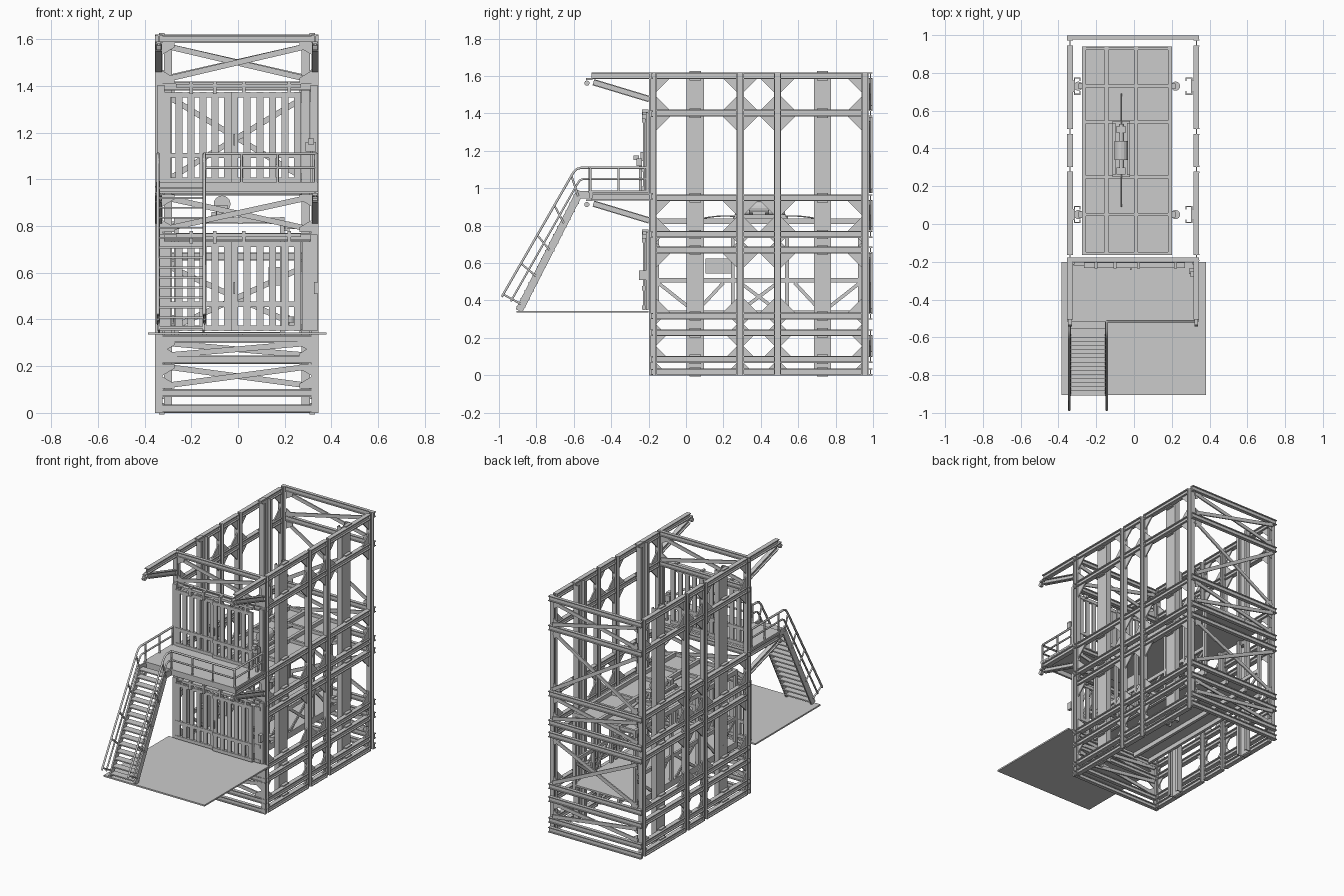
import bpy, bmesh, math
from mathutils import Vector as V

parts = {}
X, Y, Z = V((1, 0, 0)), V((0, 1, 0)), V((0, 0, 1))


def part(name):
    return parts.setdefault(name, bmesh.new())


def plate(name, pts, off):
    """Extrude a flat polygon by a vector."""
    bm = part(name)
    off = V(off)
    a = [bm.verts.new(V(p) - off / 2) for p in pts]
    b = [bm.verts.new(V(p) + off / 2) for p in pts]
    n = len(a)
    bm.faces.new(a[::-1])
    bm.faces.new(b)
    for i in range(n):
        bm.faces.new((a[i], a[(i + 1) % n], b[(i + 1) % n], b[i]))


def strut(name, p, q, side, w, h, off=0.0):
    """Bar from p to q, w wide along side and h deep across it."""
    p, q = V(p), V(q)
    d = (q - p).normalized()
    s = (side - d * side.dot(d)).normalized()
    n = d.cross(s)
    p, q = p + n * off, q + n * off
    c = [p + s * i * w / 2 + n * j * h / 2 for i, j in ((-1, -1), (1, -1), (1, 1), (-1, 1))]
    plate(name, [v + (q - p) / 2 for v in c], q - p)


def ibeam(name, p, q, side, w=0.03, h=0.036, t=0.006):
    strut(name, p, q, side, t, h - 2 * t)
    for o in (-1, 1):
        strut(name, p, q, side, w, t, o * (h - t) / 2)


def box(name, x0, x1, y0, y1, z0, z1):
    strut(name, (x0, (y0 + y1) / 2, (z0 + z1) / 2), (x1, (y0 + y1) / 2, (z0 + z1) / 2), Y, y1 - y0, z1 - z0)


def tube(name, pts, r=0.006):
    cu = bpy.data.curves.new(name, 'CURVE')
    cu.dimensions = '3D'
    cu.bevel_depth, cu.bevel_resolution, cu.use_fill_caps = r, 1, True
    sp = cu.splines.new('POLY')
    sp.points.add(len(pts) - 1)
    for a, b in zip(sp.points, pts):
        a.co = (*b, 1)
    bpy.context.collection.objects.link(bpy.data.objects.new(name, cu))


def cyl(name, p, q, r, n=16):
    bm = part(name)
    p, q = V(p), V(q)
    m = (q - p).to_track_quat('Z', 'Y').to_matrix().to_4x4()
    m.translation = (p + q) / 2
    bmesh.ops.create_cone(bm, cap_ends=True, segments=n, radius1=r, radius2=r, depth=(q - p).length, matrix=m)


XL, XR = -0.339, 0.330
COLS = (-0.178, 0.29, 0.49, 0.958)
LEVELS = (0.018, 0.085, 0.228, 0.317, 0.67, 0.753, 0.95, 1.402, 1.602)

# Side walls: columns, beams, gussets and guide channels
for x, sg, nm in ((XL, 1, "left"), (XR, -1, "right")):
    for y in COLS:
        ibeam(nm + "_columns", (x, y, 0), (x, y, 1.62), X, 0.031, 0.038)
    for z in LEVELS:
        for a, b in zip(COLS, COLS[1:]):
            ibeam(nm + "_side_beams", (x, a + 0.019, z), (x, b - 0.019, z), X)
    rows = ((1.42, 1.584, .07, .07), (0.97, 1.384, 0, .075), (0.771, 0.932, .075, .075), (0.335, 0.652, .075, .075),
            (0.246, 0.299, .025, .025), (0.103, 0.21, .05, .05), (0.036, 0.067, .03, .0), (0.688, 0.735, .022, .022))
    for a, b in zip(COLS, COLS[1:]):
        for z0, z1, lo, hi in rows:
            for z, d, g in ((z0, 1, lo), (z1, -1, hi)):
                if g:
                    for y, e in ((a + .019, 1), (b - .019, -1)):
                        plate(nm + "_gussets", [(x, y, z), (x, y + e * g, z), (x, y, z + d * g)], (0.008, 0, 0))
    for y in (0.05, 0.73):
        xi = x + sg * 0.024
        box(nm + "_guide_channels", xi - .003, xi + .003, y - .046, y + .046, 0, 1.62)
        for e in (-1, 1):
            xa, xb = sorted((xi, xi + sg * 0.03))
            box(nm + "_guide_channels", xa, xb, y + e * .043 - .003, y + e * .043 + .003, 0, 1.62)
            xc = xi + sg * 0.03
            yc = y + e * 0.036
            box(nm + "_guide_channels", xc - .003, xc + .003, yc - .01, yc + .01, 0, 1.62)
        for z in LEVELS:
            xa, xb = sorted((x, xi))
            box(nm + "_guide_clamps", xa, xb, y - .03, y + .03, z - .025, z + .025)


def cross(name, y, z0, z1, w=0.024):
    for k, (a, b) in enumerate(((z0, z1), (z1, z0))):
        yy = y + 0.010 * k
        strut(name, (XL + .015, yy, a), (XR - .015, yy, b), Y, 0.009, w)
    for x, s in ((XL + .016, 1), (XR - .016, -1)):
        for z, d in ((z0 - .01, 1), (z1 + .01, -1)):
            plate(name, [(x, y, z), (x + s * .05, y, z), (x + s * .05, y, z + d * .02), (x, y, z + d * .05)], (0, .006, 0))


# Front and rear walls: beams with crossed braces
for z in (0.018, 0.085, 0.228, 0.317, 0.753, 0.957, 1.398, 1.602):
    ibeam("front_beams", (-0.355, -0.188, z), (0.345, -0.188, z), Y, 0.022, 0.034)
for z in LEVELS:
    ibeam("rear_beams", (-0.355, 0.987, z), (0.345, 0.987, z), Y, 0.022, 0.036)
for a, b in ((0.115, 0.2), (0.245, 0.3), (0.785, 0.925), (1.425, 1.575)):
    cross("front_braces", -0.192, a, b)
for a, b in ((0.115, 0.2), (0.345, 0.64), (0.785, 0.925), (0.985, 1.37), (1.43, 1.575)):
    cross("rear_braces", 0.982, a, b)


# Barred sliding gates at both landings
def gate(z0, z1, x0, x1, y, n):
    nm = "gate_lower" if z0 < .5 else "gate_upper"
    for i in range(n):
        x = x0 + .016 + (x1 - x0 - .032) * i / (n - 1)
        box(nm, x - .015, x + .015, y - .006, y + .006, z0, z1)
    for z in (z0 + .013, z0 + (z1 - z0) * .3, z1 - .013):
        box(nm, x0, x1, y - .009, y + .009, z - .011, z + .011)


for z0, z1 in ((0.35, 0.735), (0.985, 1.375)):
    gate(z0, z1, -0.32, -0.03, -0.211, 6)
    gate(z0, z1, -0.03, 0.27, -0.225, 6)
    box("gate_tracks", -0.265, 0.27, -0.232, -0.205, z1 + .018, z1 + .034)
    for x in (-0.2, -0.1, 0.025, 0.22):
        box("gate_hangers", x - .008, x + .008, -0.236, -0.2, z1 - .01, z1 + .045)
    box("gate_handles", -0.02, -0.012, -0.243, -0.225, z0 + .16, z0 + .21)
    for x in (-0.33, 0.325):
        box("gate_jambs", x - .015, x + .015, -0.215, -0.2, z0, z1 + .03)
gate(0.35, 0.735, 0.275, 0.32, -0.211, 2)
box("call_box_upper", 0.29, 0.335, -0.265, -0.235, 1.12, 1.16)
box("call_box_upper", 0.3, 0.325, -0.28, -0.25, 1.15, 1.175)
box("call_box_upper", 0.308, 0.322, -0.25, -0.236, 0.985, 1.12)
box("call_box_lower", 0.325, 0.345, -0.25, -0.215, 0.51, 0.56)

# Ground landing and upper deck with cantilever brackets
box("ground_landing", -0.385, 0.38, -0.905, -0.2, 0.335, 0.345)
box("upper_deck", -0.352, 0.342, -0.52, -0.2, 0.975, 0.988)
box("upper_deck", -0.352, 0.342, -0.515, -0.5, 0.945, 0.975)
for x in (XL, XR):
    for z in (0.953, 1.602):
        ibeam("cantilever_brackets", (x, -0.505, z), (x, -0.197, z), X)
        ibeam("cantilever_brackets", (x, -0.495, z - .035), (x, -0.197, z - .125), X, 0.028, 0.034)
        box("bracket_hooks", x - .01, x + .01, -0.535, -0.5, z - .022, z - .012)
        cyl("bracket_hooks", (x - .01, -0.53, z - .04), (x + .01, -0.53, z - .04), 0.014, 10)

# Stairs
for x in (-0.338, -0.148):
    strut("stair_stringers", (x, -0.565, 0.985), (x, -0.893, 0.345), X, 0.01, 0.04)
    box("stair_stringers", x - .005, x + .005, -0.585, -0.51, 0.945, 0.985)
for i in range(15):
    t = (i + .5) / 15
    y, z = -0.893 + .328 * t, 0.345 + .64 * t
    box("stair_treads", -0.336, -0.15, y - .025, y + .025, z - .004, z + .004)

# Handrails along stairs and deck
for x, ys in ((-0.343, -0.215), (-0.144, -0.515)):
    tube("stair_handrail", [(x, ys, 1.11), (x, -0.56, 1.11), (x, -0.585, 1.103), (x, -0.605, 1.08), (x, -0.985, 0.42)], .007)
    tube("stair_midrail", [(x, ys, 1.05), (x, -0.55, 1.05), (x, -0.568, 1.042), (x, -0.58, 1.025), (x, -0.937, 0.395)])
    for t in (0.02, 0.27, 0.5, 0.74, 0.98):
        tube("stair_rail_post", [(x, -0.89 + .32 * t, 0.37 + .6 * t), (x, -0.985 + .38 * t, 0.42 + .66 * t)])
tube("deck_handrail", [(-0.144, -0.515, 1.11), (0.325, -0.515, 1.11), (0.335, -0.505, 1.11), (0.335, -0.215, 1.11)], .007)
tube("deck_midrail", [(-0.144, -0.515, 1.05), (0.325, -0.515, 1.05), (0.335, -0.505, 1.05), (0.335, -0.215, 1.05)])
for x, y in [(-0.144, -.515), (0.015, -.515), (0.17, -.515), (0.332, -.512)] + [(s, y) for s in (-0.343, .335) for y in (-.51, -.36, -.22)]:
    tube("deck_rail_post", [(x, y, 0.98), (x, y, 1.11)])

# Lift car: floor, low wall bracing and open roof frame
CX0, CX1, CY0, CY1 = -0.275, 0.2, -0.165, 0.94
box("car_floor", CX0, CX1, CY0, CY1, 0.335, 0.347)
for x in (CX0 + .01, -0.145, 0.01, CX1 - .01):
    box("car_floor_frame", x - .01, x + .01, CY0, CY1, 0.305, 0.335)
    box("car_roof_frame", x - .01, x + .01, CY0, CY1, 0.812, 0.838)
box("car_roof_panel", CX0, CX1, CY0, CY1, 0.808, 0.812)
for y in (CY0 + .01, 0.05, 0.25, 0.54, 0.73, CY1 - .01):
    box("car_roof_frame", CX0, CX1, y - .008, y + .008, 0.814, 0.836)
    for x in (CX0 + .01, CX1 - .01):
        box("car_posts", x - .01, x + .01, y - .01, y + .01, 0.34, 0.815)
for x in (CX0 + .01, CX1 - .01):
    box("car_wall_rails", x - .007, x + .007, CY0, CY1, 0.495, 0.52)
    for y0, y1 in ((-0.15, 0.04), (0.2, 0.06), (0.29, 0.49), (0.49, 0.29), (0.58, 0.72), (0.93, 0.74)):
        strut("car_wall_braces", (x, y0, 0.495), (x, y1, 0.345), X, 0.008, 0.018)
    e = 1 if x > 0 else -1
    for y in (0.05, 0.73):
        for z in (0.4, 0.8):
            box("guide_rollers", min(x, x + e * .03), max(x, x + e * .03), y - .015, y + .015, z - .02, z + .02)
            cyl("guide_rollers", (x + e * .03, y, z - .012), (x + e * .03, y, z + .012), 0.024)
box("control_cabinet", 0.13, 0.185, 0.105, 0.24, 0.545, 0.625)

# Drive unit on the car roof
box("drive_base", -0.115, -0.02, 0.25, 0.545, 0.836, 0.846)
for x in (-0.105, -0.03):
    box("drive_base", x - .008, x + .008, 0.26, 0.535, 0.846, 0.86)
box("drive_gearbox", -0.095, -0.04, 0.355, 0.425, 0.846, 0.91)
cyl("drive_motor", (-0.068, 0.34, 0.895), (-0.068, 0.44, 0.895), 0.036)
cyl("drive_shaft", (-0.068, 0.27, 0.872), (-0.068, 0.53, 0.872), 0.012, 12)
for y in (0.28, 0.5):
    box("drive_bearings", -0.092, -0.044, y - .018, y + .018, 0.846, 0.89)
for e in (-1, 1):
    tube("drive_cable", [(-0.068, 0.39 + e * (.06 + .24 * t / 8), 0.84 + .012 * math.sin(t / 8 * math.pi)) for t in range(9)], .004)

# Turn collected meshes into objects
for name, bm in parts.items():
    bmesh.ops.recalc_face_normals(bm, faces=bm.faces)
    me = bpy.data.meshes.new(name)
    bm.to_mesh(me)
    bm.free()
    bpy.context.collection.objects.link(bpy.data.objects.new(name, me))
